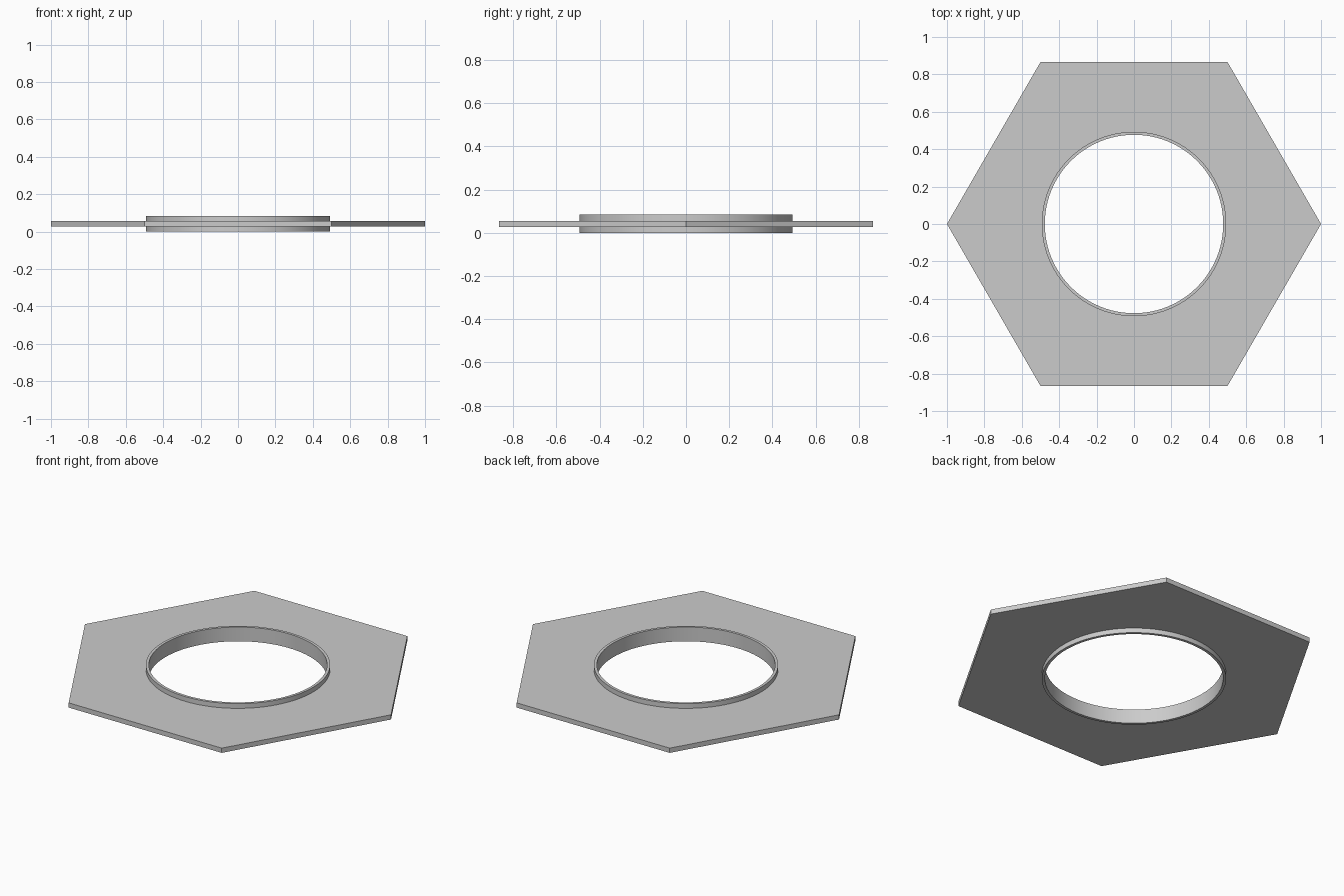
import bpy, bmesh
from math import cos, pi, radians

cube = bpy.data.objects.get("Cube")
if cube:
    bpy.data.objects.remove(cube)

SEGMENTS = 96
RING_OUTER, RING_INNER = 0.493, 0.477
HEIGHT = 0.084

grey = bpy.data.materials.new("plain grey")
grey.use_nodes = True
colour = (0.6, 0.6, 0.6, 1)
grey.diffuse_color = colour
grey.node_tree.nodes["Principled BSDF"].inputs["Base Color"].default_value = colour


def circle(radius):
    return lambda angle: radius


def hexagon(radius):
    # Distance to a hexagon edge, with corners on the x axis
    return lambda angle: radius * cos(pi / 6) / cos(angle % (pi / 3) - pi / 6)


def washer(name, outer, inner, bottom, top):
    """Closed band with a rectangular section between two outlines."""
    from math import sin
    bm = bmesh.new()
    section = [(outer, bottom), (outer, top), (inner, top), (inner, bottom)]
    rings = []
    for i in range(SEGMENTS):
        a = 2 * pi * i / SEGMENTS
        rings.append([bm.verts.new((r(a) * cos(a), r(a) * sin(a), z)) for r, z in section])
    for i, ring in enumerate(rings):
        following = rings[(i + 1) % SEGMENTS]
        for j in range(4):
            k = (j + 1) % 4
            bm.faces.new((ring[j], following[j], following[k], ring[k]))
    bmesh.ops.recalc_face_normals(bm, faces=bm.faces)
    mesh = bpy.data.meshes.new(name)
    bm.to_mesh(mesh)
    bm.free()
    mesh.materials.append(grey)
    obj = bpy.data.objects.new(name, mesh)
    bpy.context.collection.objects.link(obj)
    bpy.ops.object.select_all(action="DESELECT")
    obj.select_set(True)
    bpy.context.view_layer.objects.active = obj
    bpy.ops.object.shade_smooth_by_angle(angle=radians(30))


# Thin hexagonal plate, halfway up the collar
washer("hexagonal_plate", hexagon(1), circle(RING_OUTER), HEIGHT / 3, HEIGHT * 2 / 3)

# Thin collar lining the hole and standing proud on both sides
washer("collar_ring", circle(RING_OUTER), circle(RING_INNER), 0, HEIGHT)
